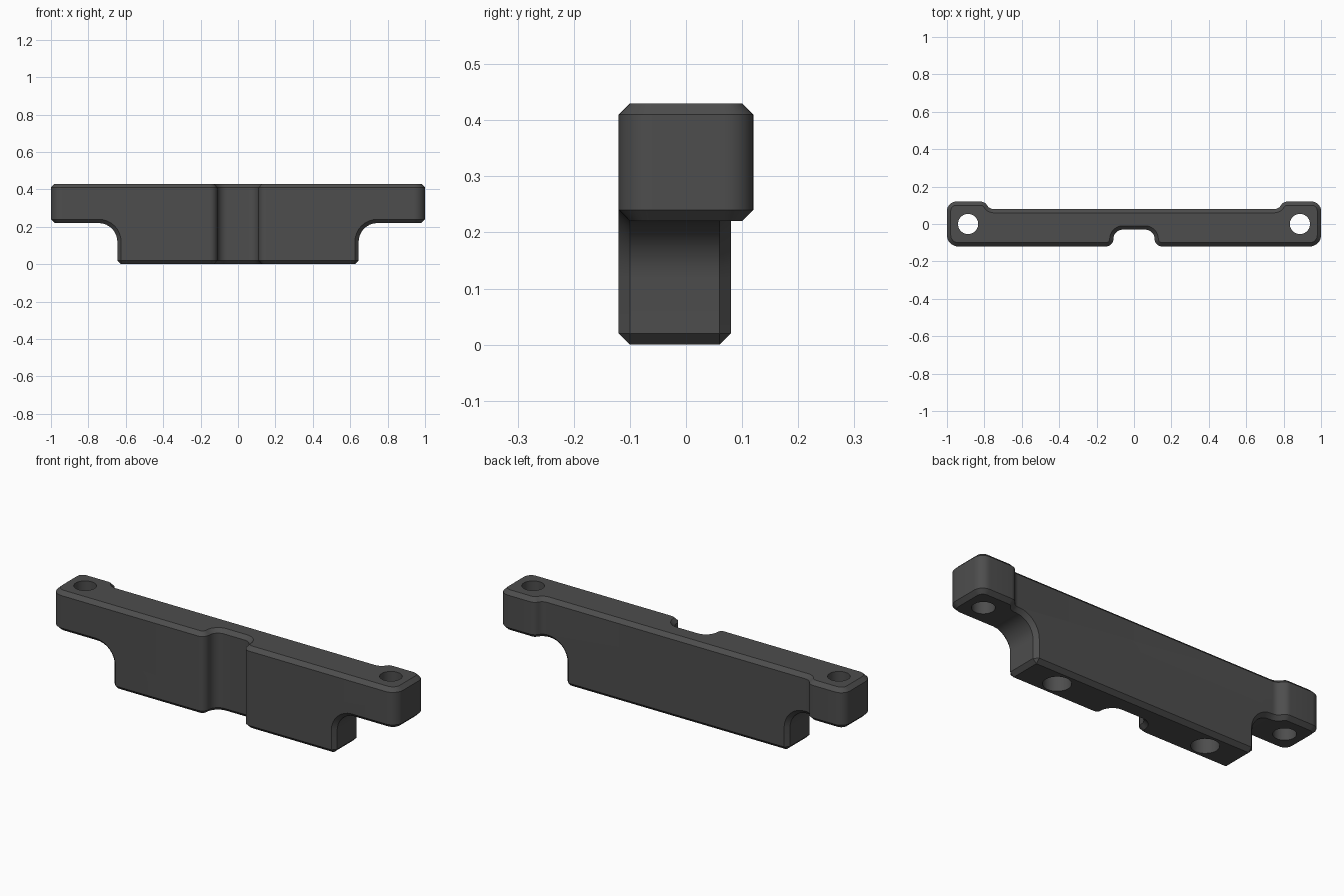
import bpy, bmesh, math
from mathutils import Vector

if "Cube" in bpy.data.objects:
    bpy.data.objects.remove(bpy.data.objects["Cube"])

CHAMFER = 0.02
HEIGHT = 0.43

grey = bpy.data.materials.new("dark grey")
grey.diffuse_color = (0.075, 0.075, 0.075, 1)
grey.use_nodes = True
grey.node_tree.nodes["Principled BSDF"].inputs["Base Color"].default_value = grey.diffuse_color


def arc(cx, cy, r, a0, a1, n=8):
    """Points along an arc, angles in degrees."""
    angles = [math.radians(a0 + (a1 - a0) * i / n) for i in range(n + 1)]
    return [(cx + r * math.cos(a), cy + r * math.sin(a)) for a in angles]


def mirrored(half):
    """Close a right-hand outline with its left-hand mirror image."""
    return half + [(-x, y) for x, y in reversed(half)]


def prism(name, points, to3d, direction):
    bm = bmesh.new()
    face = bm.faces.new([bm.verts.new(to3d(p)) for p in points])
    ext = bmesh.ops.extrude_face_region(bm, geom=[face])
    moved = [v for v in ext["geom"] if isinstance(v, bmesh.types.BMVert)]
    bmesh.ops.translate(bm, verts=moved, vec=Vector(direction))
    bmesh.ops.recalc_face_normals(bm, faces=bm.faces)
    mesh = bpy.data.meshes.new(name)
    bm.to_mesh(mesh)
    bm.free()
    ob = bpy.data.objects.new(name, mesh)
    mesh.materials.append(grey)
    bpy.context.collection.objects.link(ob)
    return ob


def apply(ob, kind, **settings):
    mod = ob.modifiers.new(kind.lower(), kind)
    for key, value in settings.items():
        setattr(mod, key, value)
    bpy.ops.object.select_all(action='DESELECT')
    bpy.context.view_layer.objects.active = ob
    ob.select_set(True)
    bpy.ops.object.modifier_apply(modifier=mod.name)


def combine(ob, tool, operation):
    apply(ob, 'BOOLEAN', operation=operation, object=tool, solver='EXACT')
    bpy.data.objects.remove(tool)


# Bracket plan: front notch, rounded ends, stepped back
plan = (arc(0.06, -0.08, 0.05, 90, 0)
        + arc(0.15, -0.08, 0.04, 180, 270)[1:]
        + arc(0.94, -0.06, 0.06, -90, 0)
        + arc(0.95, 0.07, 0.05, 0, 90)
        + arc(0.82, 0.08, 0.04, 90, 150, 6)
        + arc(0.82 - 0.08 * math.sin(math.radians(60)), 0.12, 0.04, -30, -90, 6)[1:])
bracket = prism("bracket", mirrored(plan), lambda p: (p[0], p[1], 0), (0, 0, HEIGHT))

# Front outline: narrow lower block flaring into the mounting tabs
front = ([(0.645, -0.1)] + arc(0.745, 0.12, 0.1, 180, 90)
         + [(1.2, 0.22), (1.2, 0.6)])
envelope = prism("front_envelope", mirrored(front),
                 lambda p: (p[0], -0.3, p[1]), (0, 0.6, 0))
combine(bracket, envelope, 'INTERSECT')

# Chamfer around every sharp edge
apply(bracket, 'BEVEL', width=CHAMFER, segments=1, limit_method='ANGLE',
      angle_limit=math.radians(40), use_clamp_overlap=False)

# Screw holes through the tabs and blind holes in the underside
for side in (-1, 1):
    for x, y, r, z0, z1 in ((0.887, 0, 0.054, 0.1, 0.6),
                            (0.436, -0.02, 0.066, -0.1, 0.2)):
        circle = arc(side * x, y, r, 0, 360, 32)[:-1]
        hole = prism("hole_cutter", circle,
                     lambda p: (p[0], p[1], z0), (0, 0, z1 - z0))
        combine(bracket, hole, 'DIFFERENCE')

bpy.ops.object.shade_smooth_by_angle(angle=math.radians(30))
